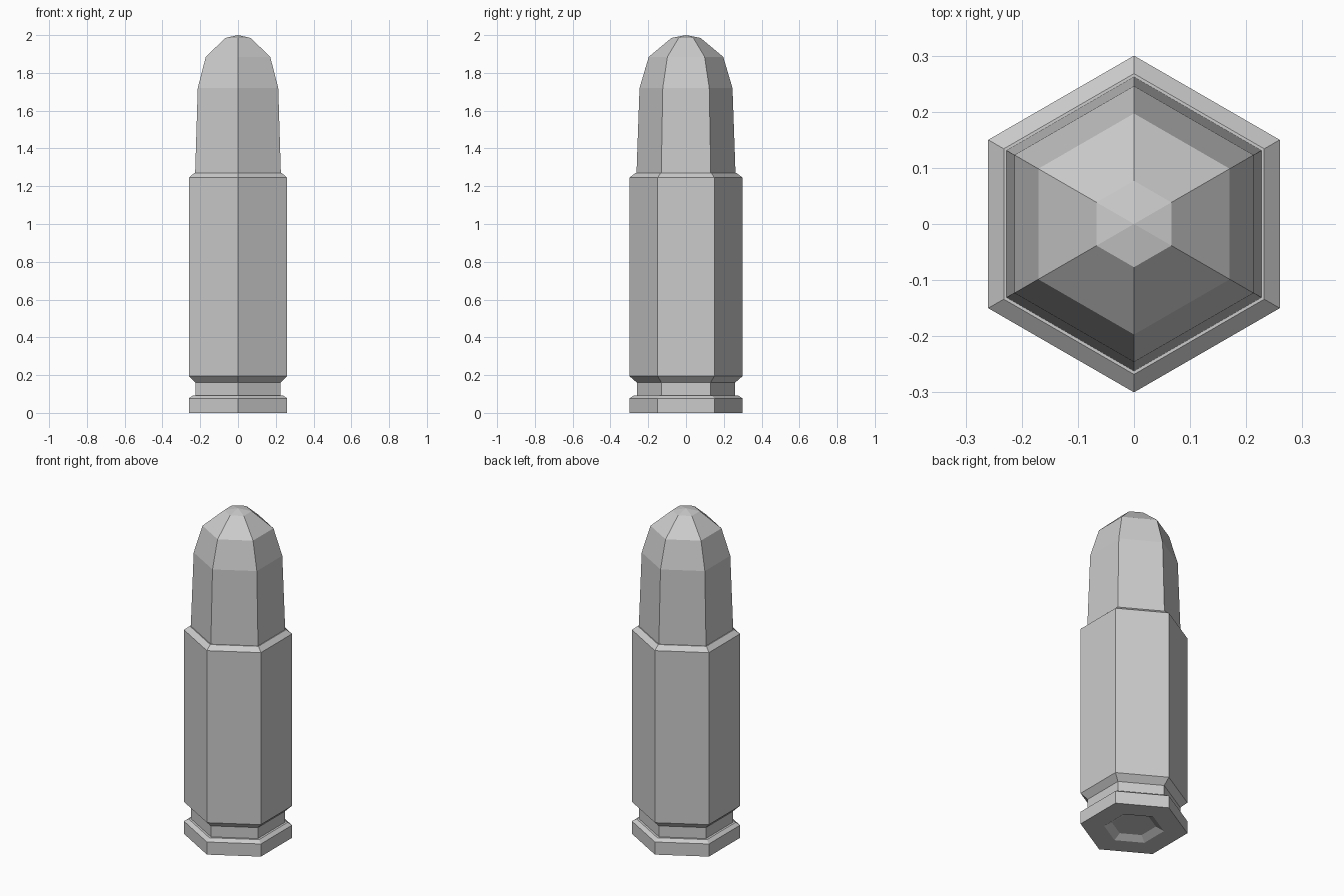
import bpy
import bmesh
from math import cos, sin, pi

SIDES = 6

cube = bpy.data.objects.get("Cube")
if cube:
    bpy.data.objects.remove(cube, do_unlink=True)

# One plain metal colour
metal = bpy.data.materials.new("light_grey_metal")
metal.use_nodes = True
grey = (0.6, 0.6, 0.6, 1)
metal.diffuse_color = grey
metal.node_tree.nodes["Principled BSDF"].inputs["Base Color"].default_value = grey


def lathe(name, profile):
    """Turn (radius, height) points into a flat-sided solid, corners on the y axis."""
    bm = bmesh.new()
    rings = []
    for r, z in profile:
        if r == 0:
            rings.append([bm.verts.new((0, 0, z))] * SIDES)
        else:
            angles = [pi / 2 + 2 * pi * i / SIDES for i in range(SIDES)]
            rings.append([bm.verts.new((r * cos(a), r * sin(a), z)) for a in angles])
    for low, high in zip(rings, rings[1:]):
        for i in range(SIDES):
            j = (i + 1) % SIDES
            corners = dict.fromkeys((low[i], low[j], high[j], high[i]))
            bm.faces.new(list(corners))
    mesh = bpy.data.meshes.new(name)
    bm.to_mesh(mesh)
    bm.free()
    mesh.materials.append(metal)
    obj = bpy.data.objects.new(name, mesh)
    bpy.context.collection.objects.link(obj)
    return obj


# Casing: recessed base, rim, groove, body and bevelled mouth
lathe("casing", [
    (0, 0.025), (0.123, 0.025), (0.168, 0),
    (0.30, 0), (0.30, 0.077), (0.275, 0.093), (0.26, 0.093),
    (0.26, 0.16), (0.30, 0.195),
    (0.30, 1.245), (0.268, 1.27), (0.262, 1.27),
])

# Rounded tip seated in the mouth
lathe("tip", [
    (0.262, 1.27), (0.246, 1.72), (0.197, 1.885), (0.077, 1.985), (0, 2.0),
])
